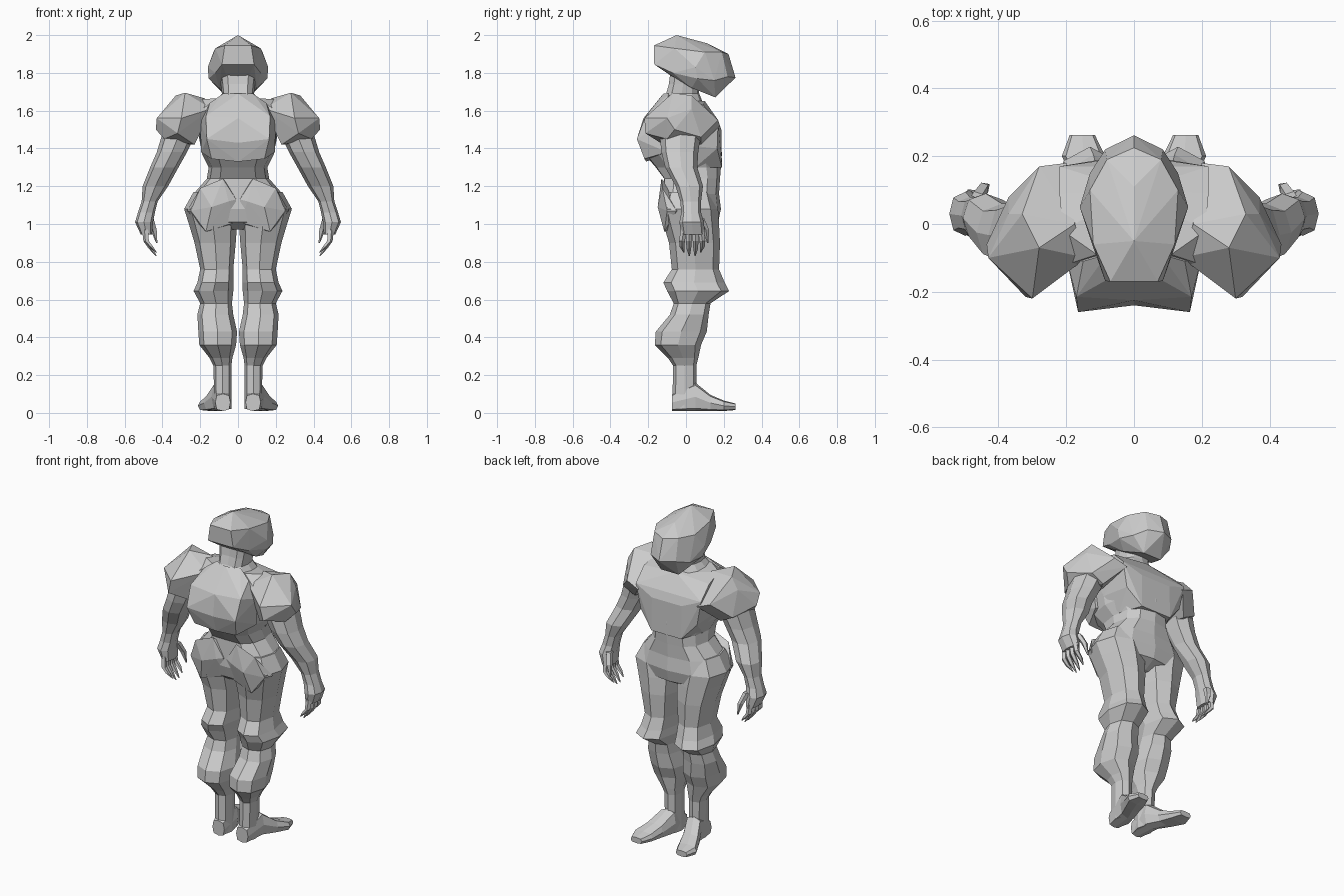
import bpy, bmesh, math


def finish(name, bm, mirror):
    bmesh.ops.recalc_face_normals(bm, faces=bm.faces)
    me = bpy.data.meshes.new(name)
    bm.to_mesh(me)
    bm.free()
    ob = bpy.data.objects.new(name, me)
    bpy.context.collection.objects.link(ob)
    if mirror:
        ob.modifiers.new("mirror", 'MIRROR').use_mirror_merge = False
    return ob


def loft(name, rings, n=8, p=0.85, axis='z', mirror=False, groove=0.0):
    """Skin rings given as (position, a0, a1, b0, b1) bounds along an axis."""
    bm = bmesh.new()
    loops = []
    for t, a0, a1, b0, b1 in rings:
        loop = []
        for i in range(n):
            c, s = math.cos(2 * math.pi * i / n), math.sin(2 * math.pi * i / n)
            a = (a0 + a1) / 2 + (a1 - a0) / 2 * math.copysign(abs(c) ** p, c)
            b = (b0 + b1) / 2 + (b1 - b0) / 2 * math.copysign(abs(s) ** p, s)
            if s < -0.99:
                b += groove
            loop.append(bm.verts.new((a, b, t) if axis == 'z' else (a, t, b)))
        loops.append(loop)
    for lo, hi in zip(loops, loops[1:]):
        for i in range(n):
            j = (i + 1) % n
            bm.faces.new((lo[i], lo[j], hi[j], hi[i]))
    bm.faces.new(loops[0][::-1])
    bm.faces.new(loops[-1])
    return finish(name, bm, mirror)


def hull(name, pts, mirror=True, both=False):
    """Faceted convex lump; both=True adds the reflected points to one hull."""
    bm = bmesh.new()
    for x, y, z in pts:
        bm.verts.new((x, y, z))
        if both and x:
            bm.verts.new((-x, y, z))
    bmesh.ops.convex_hull(bm, input=bm.verts)
    junk = [v for v in bm.verts if not v.link_faces]
    bmesh.ops.delete(bm, geom=junk, context='VERTS')
    return finish(name, bm, mirror and not both)


def finger(name, path, radii):
    """Tapered digit following a short path, pointed at the tip."""
    loft(name, [(z, x - r, x + r, y - r, y + r) for (x, y, z), r in zip(path, radii)],
         n=5, p=1, mirror=True)


# head: tilted faceted skull
hull("head", [
    (0, -.05, 2.0), (.07, -.17, 1.945), (.085, -.168, 1.845), (.12, -.06, 1.93),
    (.16, .05, 1.83), (.13, .10, 1.91), (.08, .19, 1.91), (0, .225, 1.90),
    (0, .11, 1.957), (0, .262, 1.775), (.085, .22, 1.78), (.13, .15, 1.76),
    (.06, .155, 1.67), (.155, .06, 1.77), (.10, .03, 1.72), (.12, -.07, 1.80),
    (.06, -.08, 1.785)], both=True)

# torso with neck, waist and hips
profile = [
    (1.82, .10, -.09, .08), (1.74, .09, -.10, .07), (1.69, .085, -.115, .07),
    (1.64, .13, -.15, .09), (1.60, .18, -.18, .115), (1.53, .20, -.22, .165),
    (1.45, .20, -.24, .185), (1.37, .19, -.235, .19), (1.30, .155, -.175, .185),
    (1.24, .165, -.13, .18), (1.16, .235, -.135, .175), (1.08, .27, -.14, .185),
    (1.01, .22, -.12, .17), (.97, .10, -.06, .10)]
loft("torso", [(z, -w, w, y0, y1) for z, w, y0, y1 in reversed(profile)],
     n=12, p=.8, groove=.015)

# chest bridging neck and both shoulders, tapering to the belly
hull("chest", [
    (0, .10, 1.65), (.11, -.09, 1.665), (.21, -.02, 1.66), (.22, .09, 1.63),
    (.22, .17, 1.55), (.10, .187, 1.50), (.19, .165, 1.40), (.10, .19, 1.30),
    (.20, -.12, 1.60), (.20, -.02, 1.42), (.15, .05, 1.30)], both=True)

# shoulder blades and upper back, fanning down from the neck
hull("shoulder_blade", [
    (.165, -.26, 1.45), (.20, -.10, 1.54), (.195, -.10, 1.38), (.14, -.22, 1.345),
    (0, -.225, 1.56), (.17, -.215, 1.57), (0, -.24, 1.43), (0, -.21, 1.33),
    (0, -.12, 1.69), (.08, -.09, 1.69), (.15, -.11, 1.64), (0, -.05, 1.45)])

# buttocks
hull("buttock", [
    (.08, -.13, 1.24), (.20, -.125, 1.19), (.01, -.125, 1.13), (.05, -.14, 1.12),
    (.14, -.15, 1.09), (.27, -.05, 1.07), (.25, -.10, 1.07), (.01, -.095, 1.01),
    (.17, -.115, .96), (.01, -.05, 1.16), (.14, 0, 1.10), (.01, .02, .99)])

# legs: thigh, flared knee, heavy calf, thin ankle
loft("leg", [
    (.02, .035, .125, -.073, .055), (.25, .035, .13, -.068, .055),
    (.29, .03, .15, -.095, .065), (.36, .01, .205, -.165, .08),
    (.43, .005, .21, -.16, .11), (.52, .025, .215, -.085, .12),
    (.58, .032, .20, -.065, .13), (.645, .025, .235, -.10, .228),
    (.69, .025, .215, -.12, .205), (.76, .025, .20, -.075, .175),
    (.90, .012, .23, -.09, .18), (1.0, .005, .26, -.12, .175),
    (1.08, .01, .285, -.14, .17), (1.17, .03, .235, -.11, .14)], p=.85, mirror=True)

# feet: turned outward, widening at the toes
loft("foot", [
    (-.075, .04, .12, .01, .10), (.05, .035, .14, .01, .16),
    (.13, .065, .18, .01, .095), (.20, .085, .213, .01, .065),
    (.262, .115, .19, .015, .05)], axis='y', p=.6, mirror=True)

# shoulders: faceted caps
hull("shoulder", [
    (.175, 0, 1.665), (.28, -.07, 1.695), (.33, .03, 1.68), (.43, -.10, 1.56),
    (.435, -.06, 1.50), (.30, -.22, 1.56), (.32, -.215, 1.48), (.14, -.10, 1.61),
    (.28, .17, 1.55), (.20, .18, 1.52), (.37, .03, 1.61), (.37, .08, 1.46),
    (.23, -.12, 1.42), (.29, .08, 1.42), (.39, -.10, 1.45)])

# arms: upper arm, elbow, forearm, wrist and palm
loft("arm", [
    (.945, .455, .515, -.025, .10), (1.01, .45, .545, -.035, .095),
    (1.06, .44, .53, -.025, .08), (1.12, .425, .51, -.03, .08),
    (1.20, .37, .505, -.055, .09), (1.30, .315, .465, -.11, .06),
    (1.38, .27, .43, -.13, .065), (1.48, .22, .40, -.14, .08)],
     mirror=True)

# fingers curling inward, plus thumb
for k in range(4):
    y = -.012 + k * .03
    d = .02 if k in (0, 3) else 0
    finger("finger_%d" % (k + 1),
           [(.49, y, .97), (.485, y + (k - 1.5) * .006, .91),
            (.46, y + (k - 1.5) * .006, .87 + d * .5), (.432, y, .83 + d)],
           [.018, .016, .013, .003])
finger("thumb", [(.465, .075, 1.03), (.445, .105, .97), (.43, .115, .90)],
       [.022, .018, .004])
